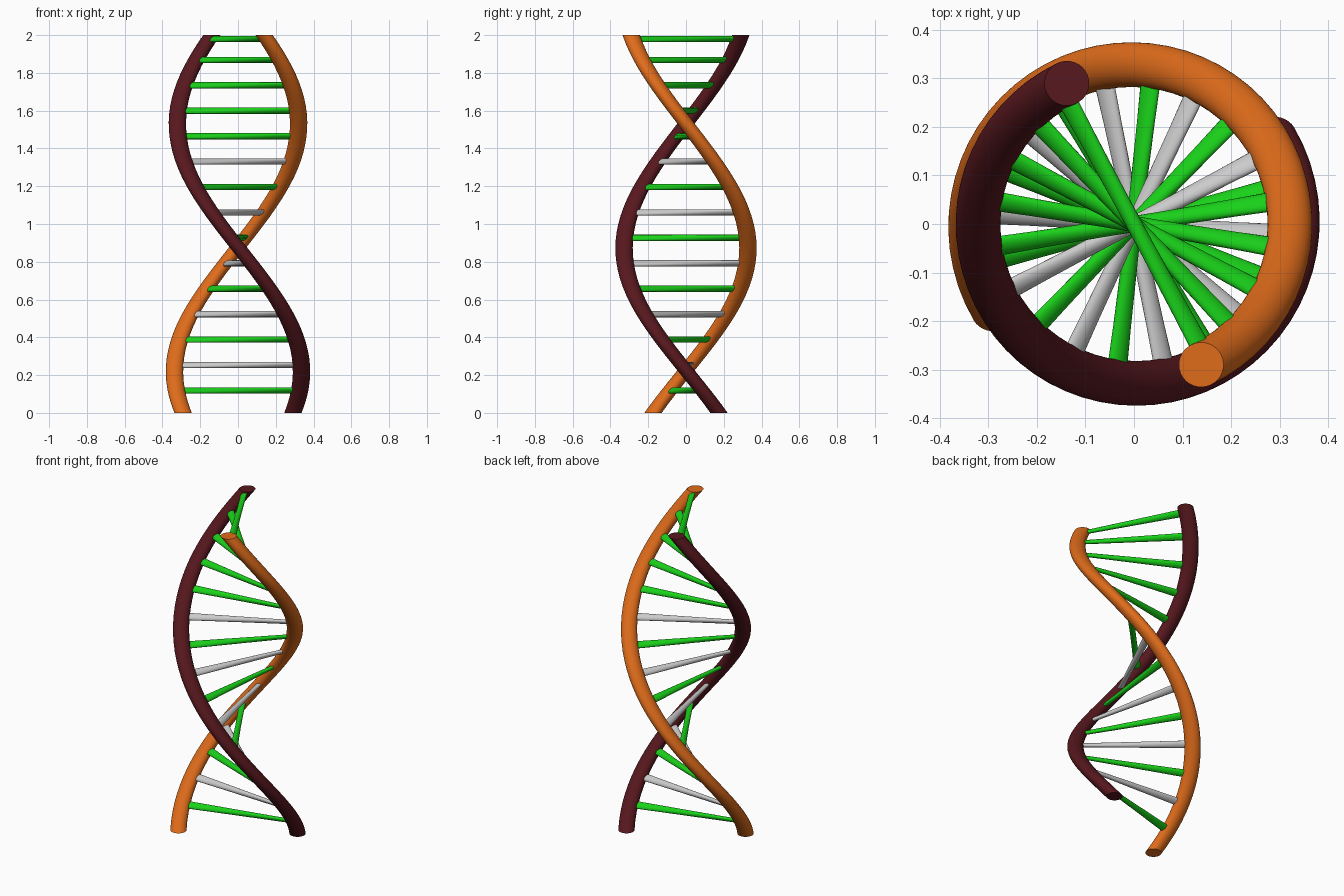
import bpy, bmesh, math
from mathutils import Vector

if "Cube" in bpy.data.objects:
    bpy.data.objects.remove(bpy.data.objects["Cube"])

HEIGHT = 2.0
START = math.radians(211)          # angle of the orange strand at z = 0
RATE = -math.radians(137.75)       # twist per unit of height
STRAND_R = 0.046
RUNG_R = 0.0165


def material(name, rgb):
    m = bpy.data.materials.new(name)
    m.diffuse_color = (*rgb, 1)
    m.use_nodes = True
    m.node_tree.nodes["Principled BSDF"].inputs["Base Color"].default_value = m.diffuse_color
    return m


orange = material("orange", (0.74, 0.15, 0.011))
maroon = material("maroon", (0.095, 0.009, 0.013))
green = material("green", (0.01, 0.64, 0.01))


def reach(z):
    """Distance of a strand from the axis; the ladder narrows slightly upward."""
    return max(0.321, 0.339 - 0.0125 * z)


def twist(p):
    a = START + RATE * p.z
    c, s = math.cos(a), math.sin(a)
    return Vector((p.x * c - p.y * s, p.x * s + p.y * c, p.z))


def twisted_bar(name, centers, radius, u, v, sides, mat=None):
    """Straight capped bar through the centers, then twisted around z."""
    bm = bmesh.new()
    rings = []
    for c in centers:
        ring = []
        for i in range(sides):
            t = 2 * math.pi * i / sides
            p = c + radius * (math.cos(t) * u + math.sin(t) * v)
            ring.append(bm.verts.new(twist(p)))
        rings.append(ring)
    for a, b in zip(rings, rings[1:]):
        for i in range(sides):
            j = (i + 1) % sides
            bm.faces.new((a[i], a[j], b[j], b[i]))
    bm.faces.new(rings[0][::-1])
    bm.faces.new(rings[-1])
    bmesh.ops.recalc_face_normals(bm, faces=bm.faces)
    mesh = bpy.data.meshes.new(name)
    bm.to_mesh(mesh)
    bm.free()
    ob = bpy.data.objects.new(name, mesh)
    bpy.context.collection.objects.link(ob)
    if mat:
        mesh.materials.append(mat)
    bpy.ops.object.select_all(action='DESELECT')
    ob.select_set(True)
    bpy.context.view_layer.objects.active = ob
    bpy.ops.object.shade_smooth_by_angle(angle=math.radians(40))
    return ob


X, Y, Z = Vector((1, 0, 0)), Vector((0, 1, 0)), Vector((0, 0, 1))

# Two side strands
STEPS = 48
for name, side, mat in (("orange_strand", 1, orange), ("maroon_strand", -1, maroon)):
    levels = [HEIGHT * i / STEPS for i in range(STEPS + 1)]
    centers = [Vector((side * reach(z), 0, z)) for z in levels]
    twisted_bar(name, centers, STRAND_R, X, Y, 32, mat)

# Rungs: evenly spaced, with the last one tucked under the top
heights = [0.119 + 0.1346 * i for i in range(14)] + [1.979]
for i, z in enumerate(heights):
    half = reach(z) - 0.015
    centers = [Vector((half * k / 4, 0, z)) for k in range(-4, 5)]
    grey = i % 2 == 1 and i < 10
    twisted_bar(f"rung_{i + 1}", centers, RUNG_R, Y, Z, 20, None if grey else green)
